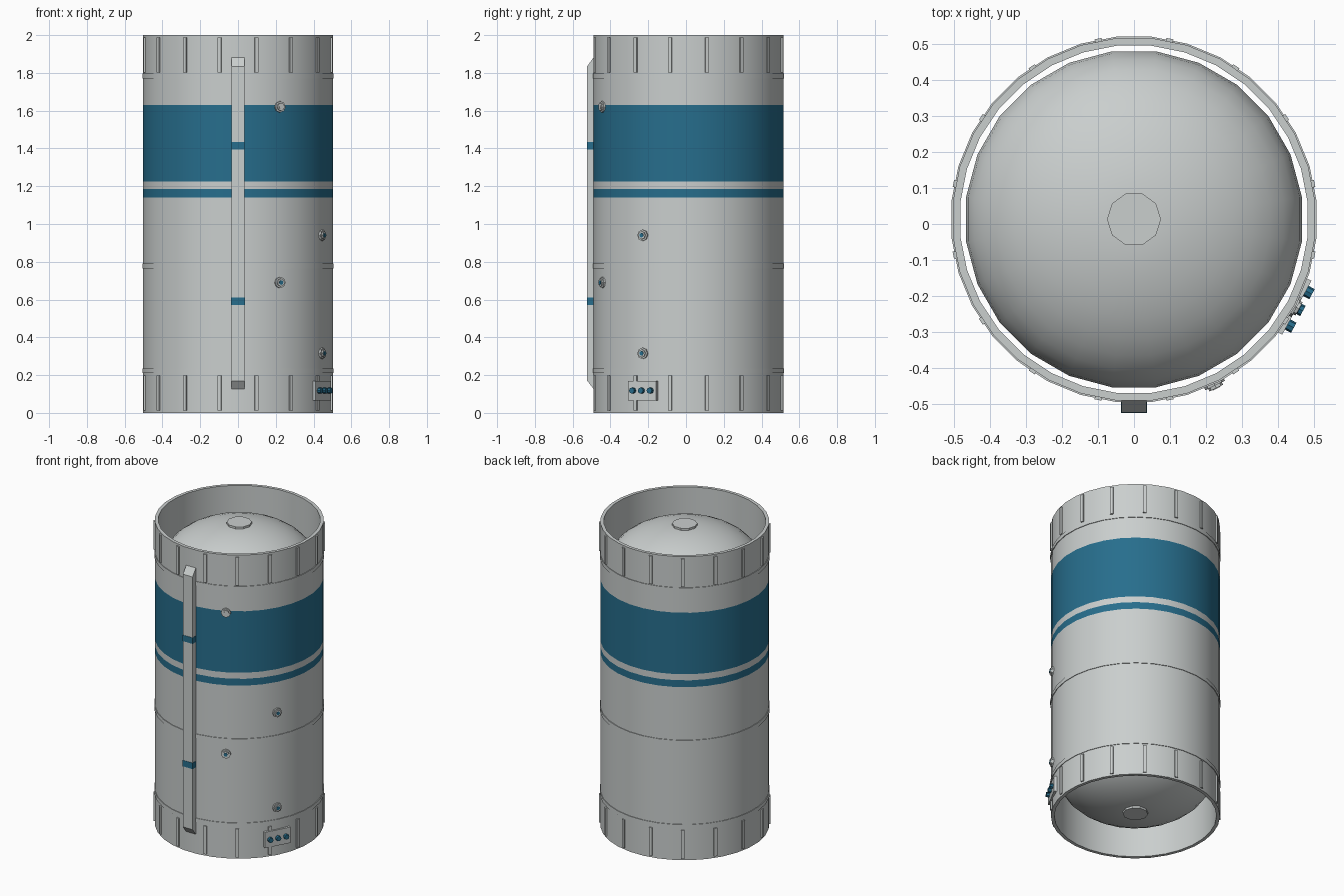
import bpy, bmesh, math
from mathutils import Matrix, Vector

if "Cube" in bpy.data.objects:
    bpy.data.objects.remove(bpy.data.objects["Cube"])

CY = 0.013    # y of the tank axis
R = 0.505     # hull radius


def material(name, rgb):
    m = bpy.data.materials.new(name)
    m.use_nodes = True
    m.diffuse_color = (*rgb, 1)
    m.node_tree.nodes["Principled BSDF"].inputs["Base Color"].default_value = (*rgb, 1)
    return m


GREY = material("pale grey", (0.59, 0.62, 0.615))
BLUE = material("deep blue", (0.02, 0.155, 0.265))


def finish(name, bm, mat=GREY, smooth=True, rule=None):
    """Turn a bmesh into an object; faces passing the rule become blue."""
    bmesh.ops.recalc_face_normals(bm, faces=bm.faces)
    me = bpy.data.meshes.new(name)
    me.materials.append(mat)
    if rule:
        me.materials.append(BLUE)
        for f in bm.faces:
            f.material_index = int(rule(f.calc_center_median()))
    bm.to_mesh(me)
    bm.free()
    ob = bpy.data.objects.new(name, me)
    bpy.context.collection.objects.link(ob)
    if smooth:
        bpy.ops.object.select_all(action='DESELECT')
        ob.select_set(True)
        bpy.context.view_layer.objects.active = ob
        bpy.ops.object.shade_smooth_by_angle(angle=math.radians(32))
    return ob


def lathe(name, profile, sides, closed=False, rule=None, turn=0.5):
    """Spin an (r, z) profile about the tank axis."""
    bm = bmesh.new()
    rings = []
    for r, z in profile:
        ring = []
        for i in range(sides):
            a = math.tau * (i + turn) / sides
            ring.append(bm.verts.new((r * math.cos(a), CY + r * math.sin(a), z)))
        rings.append(ring)
    pairs = list(zip(rings, rings[1:]))
    if closed:
        pairs.append((rings[-1], rings[0]))
    else:
        bm.faces.new(rings[0])
        bm.faces.new(rings[-1])
    for lo, hi in pairs:
        for i in range(sides):
            j = (i + 1) % sides
            bm.faces.new((lo[i], lo[j], hi[j], hi[i]))
    return finish(name, bm, rule=rule)


def around(degrees, dist, z):
    """Frame on the hull: local x sideways, local y up, local z outward.
    Degrees run from the front towards +x."""
    a = math.radians(degrees)
    out = Vector((math.sin(a), -math.cos(a), 0))
    side = Vector((math.cos(a), math.sin(a), 0))
    m = Matrix((side, Vector((0, 0, 1)), out)).transposed().to_4x4()
    m.translation = out * dist + Vector((0, CY, z))
    return m


def add_box(bm, frame, w, h, d):
    bmesh.ops.create_cube(bm, size=1, matrix=frame @ Matrix.Diagonal((w, h, d, 1)))


def add_disc(bm, frame, r, d, sides):
    bmesh.ops.create_cone(bm, cap_ends=True, segments=sides, radius1=r, radius2=r,
                          depth=d, matrix=frame)


# Open hull tube with painted bands on its outer wall
def in_band(c):
    outside = math.hypot(c.x, c.y - CY) > 0.496
    return outside and (1.14 < c.z < 1.185 or 1.225 < c.z < 1.63)


levels = [0, 1.14, 1.185, 1.225, 1.63, 2]
lathe("hull", [(R, z) for z in levels] + [(0.484, 2), (0.484, 0)], 32,
      closed=True, rule=in_band)

# Raised hoops
for name, z in (("lower_hoop", 0.21), ("middle_hoop", 0.765), ("upper_hoop", 1.77)):
    lathe(name, [(0.5, z), (0.509, z), (0.509, z + 0.026), (0.5, z + 0.026)], 32, closed=True)

# Ribs around both end collars
for name, z in (("lower_ribs", 0.105), ("upper_ribs", 1.895)):
    bm = bmesh.new()
    for k in range(16):
        add_box(bm, around((k + 0.5) * 22.5, 0.5, z), 0.02, 0.185, 0.022)
    finish(name, bm, smooth=False)

# Inner tank with a dome at each end
arc = [math.radians(a) for a in range(0, 86, 9)]
top = [(0.47 * math.cos(a), 1.695 + 0.28 * math.sin(a)) for a in arc]
lathe("inner_tank", [(r, 2 - z) for r, z in reversed(top)] + top, 24)
for name, z in (("top_plug", 1.96), ("bottom_plug", 0.015)):
    lathe(name, [(0.075, z), (0.075, z + 0.025)], 10, turn=0)

# Vertical cable duct with sloped ends and two blue straps
bm = bmesh.new()
outline = [(-0.48, 0.115), (-0.523, 0.17), (-0.523, 1.835), (-0.48, 1.895)]
f = bm.faces.new([bm.verts.new((-0.035, y, z)) for y, z in outline])
ext = bmesh.ops.extrude_face_region(bm, geom=[f])["geom"]
bmesh.ops.translate(bm, vec=(0.07, 0, 0), verts=[v for v in ext if isinstance(v, bmesh.types.BMVert)])
finish("cable_duct", bm, smooth=False)
for name, z in (("lower_strap", 0.59), ("upper_strap", 1.415)):
    bm = bmesh.new()
    add_box(bm, around(0, 0.517, z), 0.073, 0.04, 0.042)
    finish(name, bm, BLUE, smooth=False)

# Valve fittings: wide base, narrower collar and coloured core
for i, (deg, z) in enumerate(((26, 1.62), (26, 0.69), (61.5, 0.94), (61.5, 0.315))):
    bm = bmesh.new()
    add_disc(bm, around(deg, 0.505, z), 0.03, 0.016, 8)
    add_disc(bm, around(deg, 0.51, z), 0.021, 0.022, 8)
    finish(f"valve_{i + 1}", bm, smooth=False)
    bm = bmesh.new()
    add_disc(bm, around(deg, 0.512, z), 0.012, 0.022, 8)
    finish(f"valve_core_{i + 1}", bm, GREY if i == 0 else BLUE, smooth=False)

# Connector panel with three sockets
bm = bmesh.new()
add_box(bm, around(61.5, 0.502, 0.118), 0.17, 0.104, 0.024)
finish("connector_panel", bm, smooth=False)
bm = bmesh.new()
for dx in (-0.053, 0, 0.053):
    add_disc(bm, around(61.5, 0.519, 0.118) @ Matrix.Translation((dx, 0, 0)), 0.016, 0.028, 8)
finish("connector_sockets", bm, BLUE, smooth=False)
